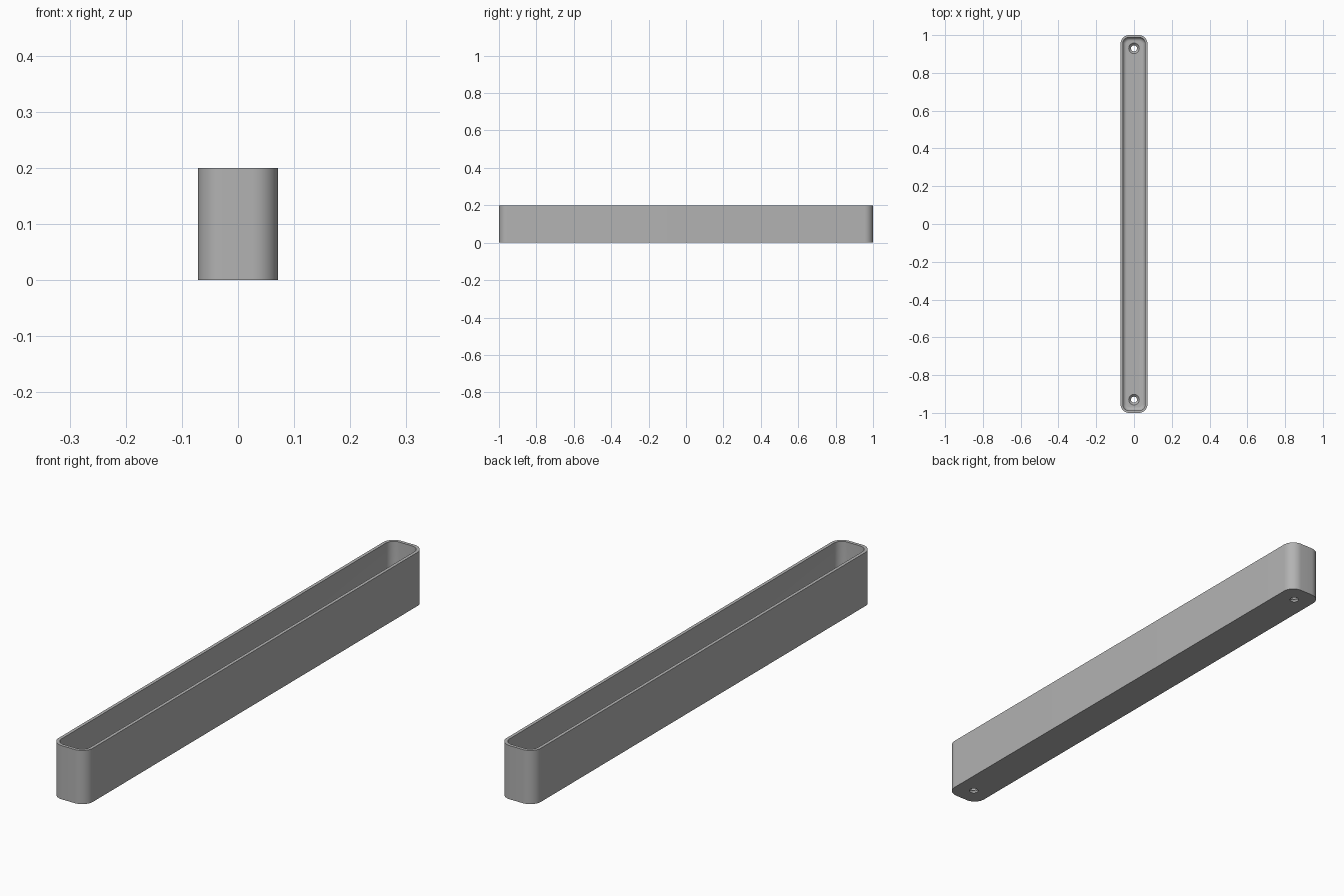
import bpy, bmesh, math
from math import sin, cos, pi

cube = bpy.data.objects.get("Cube")
if cube:
    bpy.data.objects.remove(cube)

HALF_W, HALF_L, HEIGHT = 0.071, 1.0, 0.2
CORNER, WALL, FLOOR, FILLET = 0.045, 0.012, 0.02, 0.02
HOLE_Y, HOLE_R, SINK_R = 0.93, 0.016, 0.028

grey = bpy.data.materials.new("grey plastic")
grey.use_nodes = True
colour = (0.45, 0.45, 0.45, 1)
grey.diffuse_color = colour
grey.node_tree.nodes["Principled BSDF"].inputs["Base Color"].default_value = colour


def make_object(name, bm):
    bmesh.ops.recalc_face_normals(bm, faces=bm.faces)
    mesh = bpy.data.meshes.new(name)
    bm.to_mesh(mesh)
    bm.free()
    mesh.materials.append(grey)
    obj = bpy.data.objects.new(name, mesh)
    bpy.context.collection.objects.link(obj)
    return obj


def loft(name, rings):
    """Join equal point rings into a closed solid."""
    bm = bmesh.new()
    loops = [[bm.verts.new(p) for p in ring] for ring in rings]
    for a, b in zip(loops, loops[1:]):
        for i in range(len(a)):
            j = (i + 1) % len(a)
            bm.faces.new((a[i], a[j], b[j], b[i]))
    bm.faces.new(loops[0])
    bm.faces.new(loops[-1])
    return make_object(name, bm)


def rounded_ring(inset, z, steps=12):
    r = CORNER - inset
    points = []
    for k, (sx, sy) in enumerate([(1, 1), (-1, 1), (-1, -1), (1, -1)]):
        for s in range(steps + 1):
            a = (k + s / steps) * pi / 2
            points.append((sx * (HALF_W - CORNER) + r * cos(a),
                           sy * (HALF_L - CORNER) + r * sin(a), z))
    return points


def circle(radius, y, z, n=32):
    return [(radius * cos(2 * pi * i / n), y + radius * sin(2 * pi * i / n), z)
            for i in range(n)]


# Tray: outer wall, rim, inner wall, then a filleted floor
rings = [rounded_ring(0, 0), rounded_ring(0, HEIGHT), rounded_ring(WALL, HEIGHT)]
for s in range(9):
    a = s / 8 * pi / 2
    rings.append(rounded_ring(WALL + FILLET * (1 - cos(a)),
                              FLOOR + FILLET * (1 - sin(a))))
tray = loft("tray", rings)

# Countersunk screw holes at both ends
for side, y in (("front", -HOLE_Y), ("back", HOLE_Y)):
    sink_depth = SINK_R - HOLE_R
    cutter = loft(side + "_hole_cutter", [
        circle(HOLE_R, y, -0.01), circle(HOLE_R, y, FLOOR - sink_depth),
        circle(SINK_R, y, FLOOR), circle(SINK_R, y, FLOOR + 0.03)])
    cutter.hide_render = True
    cutter.hide_viewport = True
    cut = tray.modifiers.new(side + " hole", 'BOOLEAN')
    cut.operation, cut.solver, cut.object = 'DIFFERENCE', 'EXACT', cutter

# Bake the cuts so the cutters can go
bpy.context.view_layer.update()
cut_mesh = bpy.data.meshes.new_from_object(
    tray.evaluated_get(bpy.context.evaluated_depsgraph_get()))
tray.modifiers.clear()
tray.data = cut_mesh
for obj in [o for o in bpy.data.objects if o.name.endswith("_hole_cutter")]:
    bpy.data.objects.remove(obj)

bpy.ops.object.select_all(action='DESELECT')
tray.select_set(True)
bpy.context.view_layer.objects.active = tray
bpy.ops.object.shade_smooth_by_angle(angle=math.radians(30))
